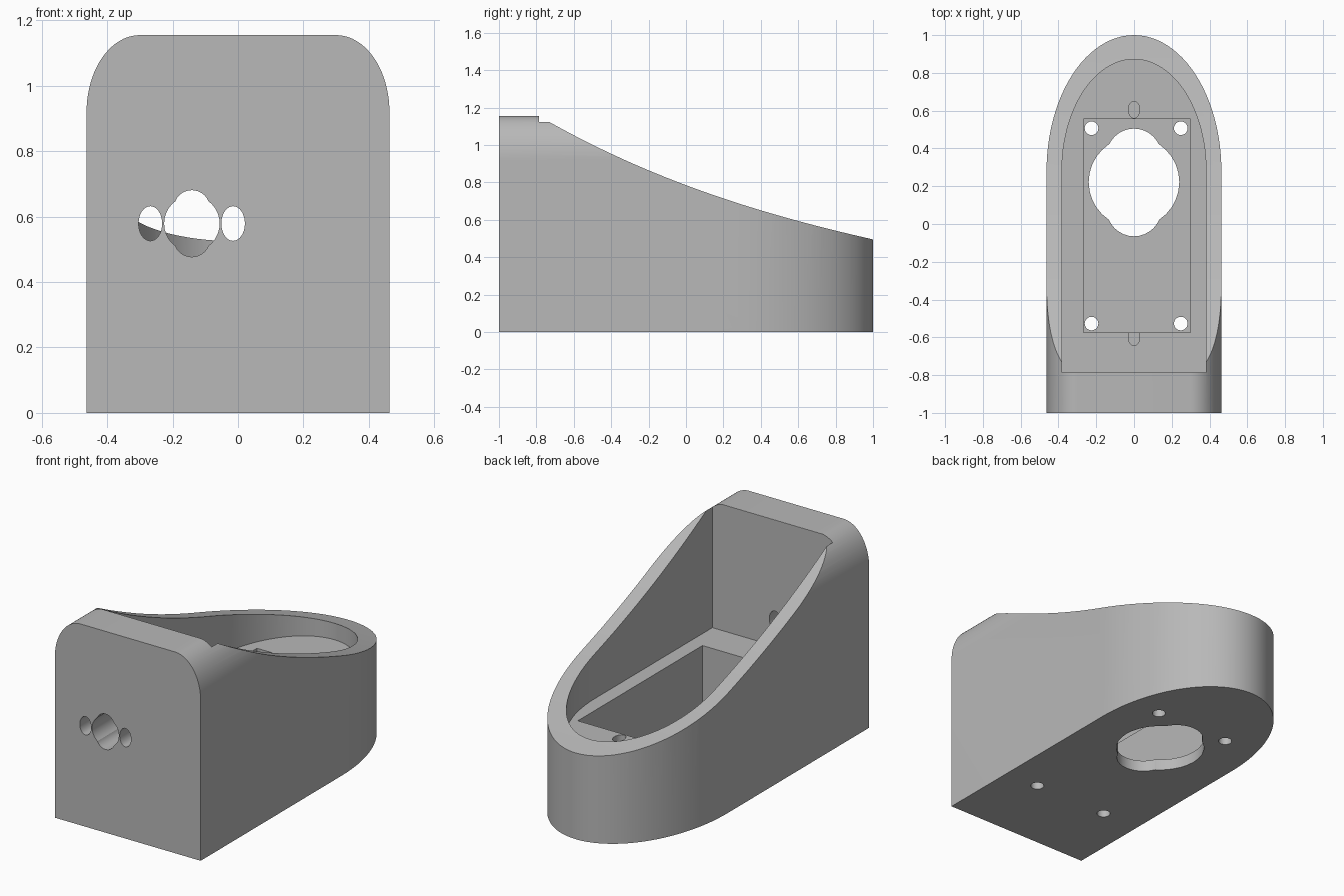
import bpy, bmesh, math

if "Cube" in bpy.data.objects:
    bpy.data.objects.remove(bpy.data.objects["Cube"], do_unlink=True)

grey = bpy.data.materials.new("plain grey")
grey.use_nodes = True
colour = (0.48, 0.48, 0.48, 1)
grey.diffuse_color = colour
grey.node_tree.nodes["Principled BSDF"].inputs["Base Color"].default_value = colour


def prism(name, points, axis, low, high):
    """Extrude a flat outline along x, y or z."""
    place = {"x": lambda a, b, d: (d, a, b),
             "y": lambda a, b, d: (a, d, b),
             "z": lambda a, b, d: (a, b, d)}[axis]
    bm = bmesh.new()
    rings = [[bm.verts.new(place(a, b, d)) for a, b in points] for d in (low, high)]
    count = len(points)
    for ring in rings:
        bm.faces.new(ring)
    for i in range(count):
        j = (i + 1) % count
        bm.faces.new((rings[0][i], rings[0][j], rings[1][j], rings[1][i]))
    bmesh.ops.recalc_face_normals(bm, faces=bm.faces)
    mesh = bpy.data.meshes.new(name)
    bm.to_mesh(mesh)
    bm.free()
    mesh.materials.append(grey)
    obj = bpy.data.objects.new(name, mesh)
    bpy.context.collection.objects.link(obj)
    return obj


def ellipse(cx, cy, rx, ry, start=0, end=360, steps=32):
    angles = [math.radians(start + (end - start) * i / steps) for i in range(steps + 1)]
    if end - start == 360:
        angles.pop()
    return [(cx + rx * math.cos(t), cy + ry * math.sin(t)) for t in angles]


def round_nose(half, front, start, back):
    """Straight sides that end in half an ellipse."""
    return [(-half, front), (half, front)] + ellipse(0, start, half, back - start, 0, 180, 48)


def combine(target, cutter, operation):
    mod = target.modifiers.new("cut", "BOOLEAN")
    mod.operation = operation
    mod.solver = "EXACT"
    mod.object = cutter
    bpy.context.view_layer.objects.active = target
    bpy.ops.object.modifier_apply(modifier=mod.name)
    bpy.data.objects.remove(cutter, do_unlink=True)


# Outer body with a rounded nose
W, TOP = 0.463, 1.155
housing = prism("housing", round_nose(W, -1, 0.28, 1), "z", 0, 1.4)

# Rounded upper corners along the whole length
arch = ([(-W, -0.2), (W, -0.2)] + ellipse(0.3, 0.92, W - 0.3, TOP - 0.92, 0, 90, 20)
        + ellipse(-0.3, 0.92, W - 0.3, TOP - 0.92, 90, 180, 20))
combine(housing, prism("arch_cutter", arch, "y", -1.2, 1.2), "INTERSECT")

# Concave slope sweeping down to the nose
slope = [(-0.9 + 2.1 * i / 40) for i in range(41)]
curve = [(y, 0.785 - 0.375 * y + 0.105 * y**2 - 0.02 * y**3) for y in slope]
combine(housing, prism("slope_cutter", curve + [(1.2, 2), (-0.9, 2)], "x", -1, 1), "DIFFERENCE")

# Upper pocket down to the ledge, then the rectangular well
LEDGE, BASE = 0.43, 0.065
combine(housing, prism("pocket_cutter", round_nose(0.382, -0.785, 0.28, 0.872), "z", LEDGE, 1.6),
        "DIFFERENCE")
well = [(-0.268, -0.575), (0.298, -0.575), (0.298, 0.555), (-0.268, 0.555)]
combine(housing, prism("well_cutter", well, "z", BASE, 0.7), "DIFFERENCE")

# Lobed opening and four screw holes through the base
floor_holes = [(0, 0.222, 0.24, 0.24), (0, 0.36, 0.145, 0.145), (0, 0.08, 0.145, 0.145)]
floor_holes += [(x, y, 0.036, 0.036) for x in (-0.225, 0.248) for y in (-0.527, 0.507)]
for hole in floor_holes:
    combine(housing, prism("floor_cutter", ellipse(*hole), "z", -0.2, 0.2), "DIFFERENCE")

# Blind screw holes in the ledge
for y in (-0.6, 0.605):
    combine(housing, prism("ledge_cutter", ellipse(0, y, 0.03, 0.044), "z", 0.2, 0.6), "DIFFERENCE")

# Lobed opening with a small oval each side in the front wall
wall_holes = [(-0.141, 0.579, 0.085, 0.085), (-0.141, 0.626, 0.055, 0.055),
              (-0.141, 0.532, 0.055, 0.055),
              (-0.268, 0.579, 0.036, 0.053), (-0.015, 0.579, 0.036, 0.053)]
for hole in wall_holes:
    combine(housing, prism("wall_cutter", ellipse(*hole), "y", -1.2, -0.6), "DIFFERENCE")

# Smooth curves, keep edges sharp
bpy.ops.object.select_all(action="DESELECT")
housing.select_set(True)
bpy.context.view_layer.objects.active = housing
bpy.ops.object.shade_smooth_by_angle(angle=math.radians(25))
